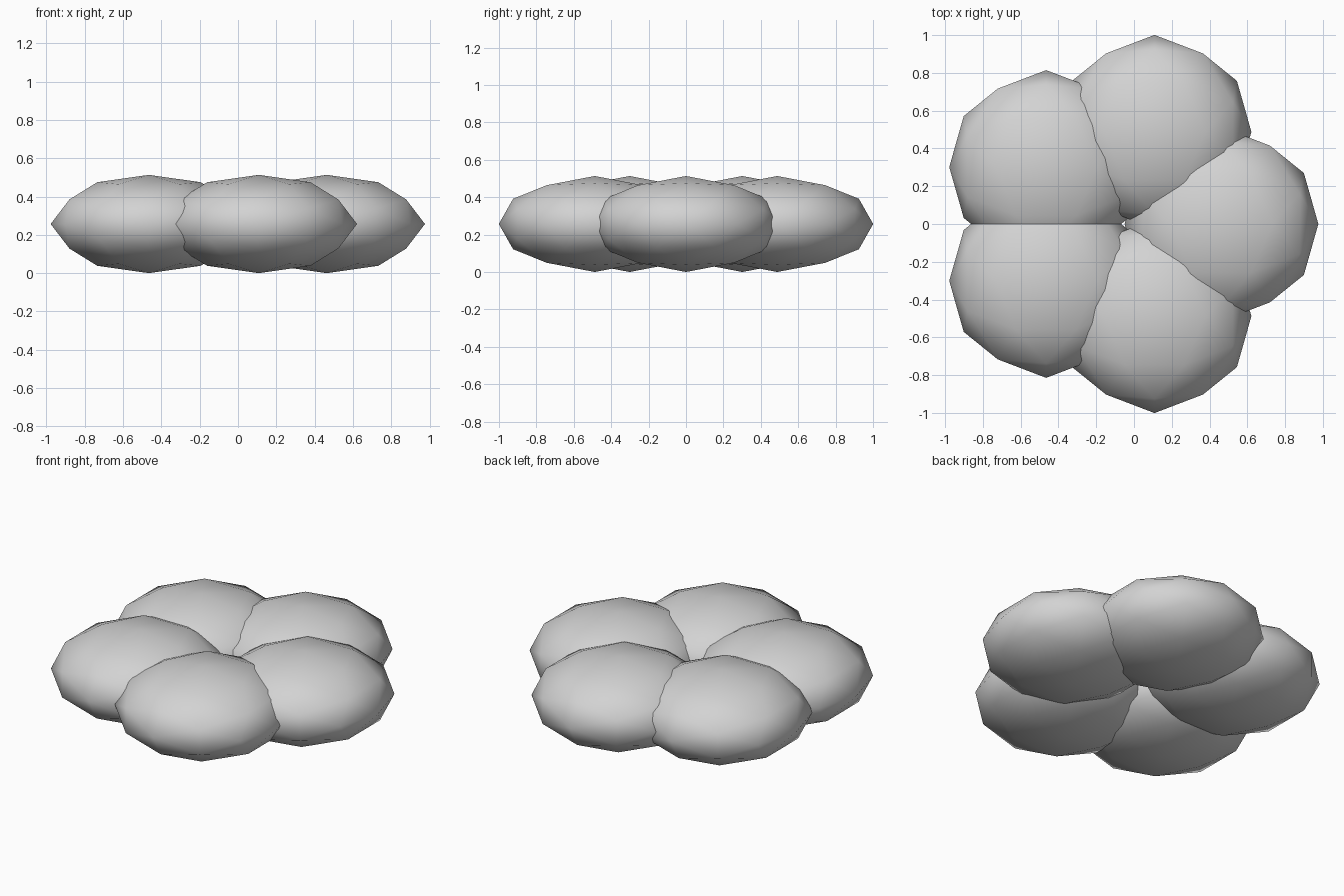
import bpy, bmesh, math
from mathutils import Vector

if "Cube" in bpy.data.objects:
    bpy.data.objects.remove(bpy.data.objects["Cube"])

RADIUS = 0.513      # petal radius and distance of petals from the middle
HALF_HEIGHT = 0.2565
CENTRE_X = -0.05

grey = bpy.data.materials.new("light grey")
grey.diffuse_color = (0.65, 0.65, 0.65, 1.0)
grey.use_nodes = True
grey.node_tree.nodes["Principled BSDF"].inputs["Base Color"].default_value = grey.diffuse_color


def faceted_ball():
    """Unit icosahedron directions plus edge midpoints: hull has 80 faces."""
    phi = (1 + math.sqrt(5)) / 2
    corners = []
    for s in (-1, 1):
        for t in (-phi, phi):
            corners += [Vector((t, s, 0)), Vector((0, t, s)), Vector((s, 0, t))]
    points = list(corners)
    for i, a in enumerate(corners):
        for b in corners[:i]:
            if (a - b).length < 2.1:
                points.append((a + b) / 2)
    return [p.normalized() for p in points]


def add_petal(name, location):
    bm = bmesh.new()
    for p in faceted_ball():
        bm.verts.new(p)
    bmesh.ops.convex_hull(bm, input=bm.verts[:])
    bmesh.ops.recalc_face_normals(bm, faces=bm.faces[:])
    # squash the ball into a cushion
    bmesh.ops.scale(bm, vec=(RADIUS, RADIUS, HALF_HEIGHT), verts=bm.verts[:])
    for f in bm.faces:
        f.smooth = True
    mesh = bpy.data.meshes.new(name)
    bm.to_mesh(mesh)
    bm.free()
    mesh.materials.append(grey)
    obj = bpy.data.objects.new(name, mesh)
    obj.location = location
    bpy.context.collection.objects.link(obj)


# five equal petals in a ring, all keeping the same orientation
for i in range(5):
    angle = math.radians(72 * i)
    add_petal(f"petal_{i + 1}", (CENTRE_X + RADIUS * math.cos(angle),
                                 RADIUS * math.sin(angle), HALF_HEIGHT))
